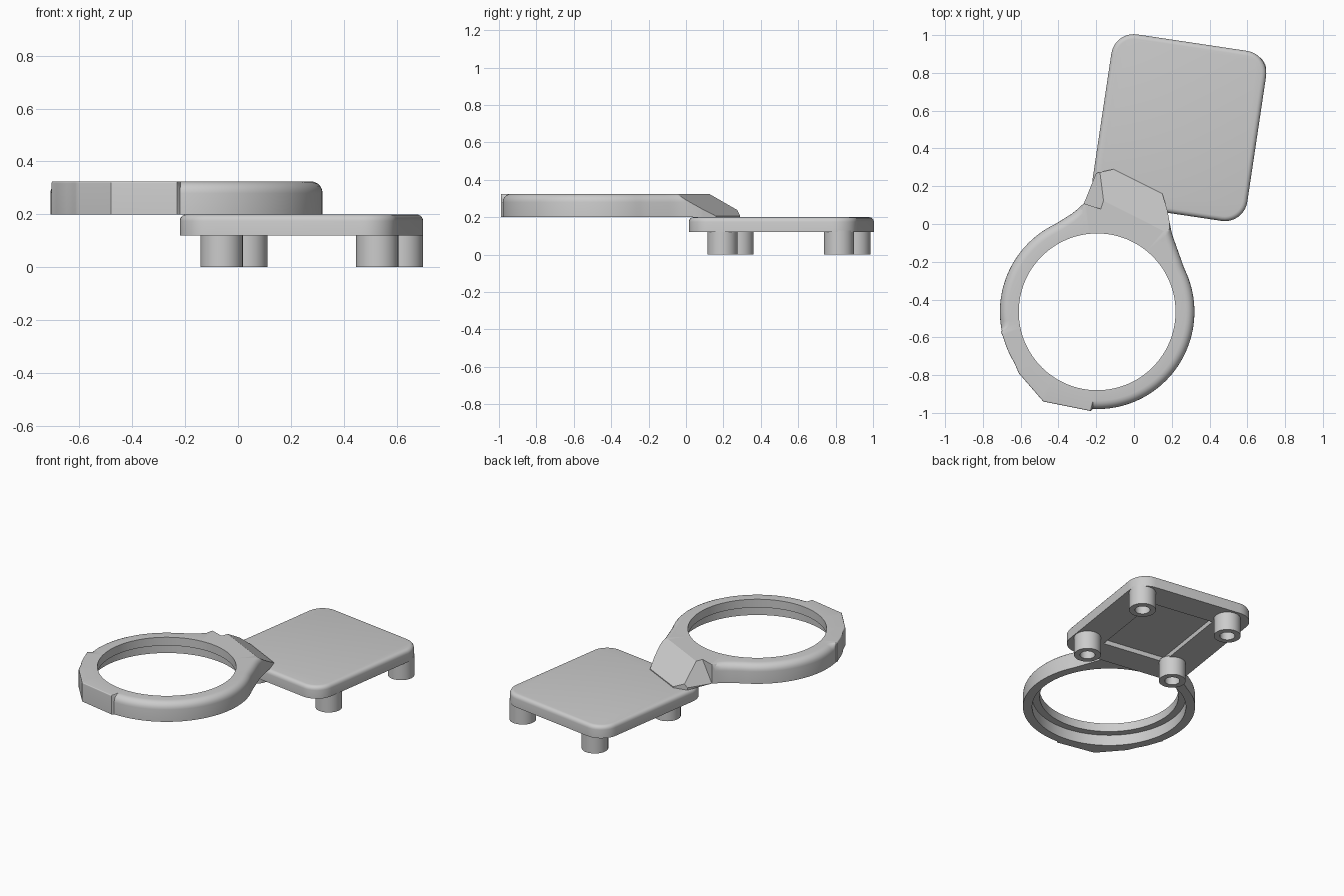
import bpy, bmesh, math
from mathutils import Vector, Matrix

if "Cube" in bpy.data.objects:
    bpy.data.objects.remove(bpy.data.objects["Cube"])

grey = bpy.data.materials.new("plain grey")
grey.use_nodes = True
grey.diffuse_color = (0.6, 0.6, 0.6, 1)
grey.node_tree.nodes["Principled BSDF"].inputs["Base Color"].default_value = (0.6, 0.6, 0.6, 1)

TURN = Matrix.Translation((0.24, 0.51, 0)) @ Matrix.Rotation(math.radians(-8.5), 4, 'Z')


def finish(bm, name):
    bmesh.ops.recalc_face_normals(bm, faces=bm.faces)
    mesh = bpy.data.meshes.new(name)
    bm.to_mesh(mesh)
    bm.free()
    mesh.materials.append(grey)
    ob = bpy.data.objects.new(name, mesh)
    bpy.context.collection.objects.link(ob)
    return ob


def activate(ob):
    bpy.ops.object.select_all(action='DESELECT')
    ob.select_set(True)
    bpy.context.view_layer.objects.active = ob


def smooth(ob):
    activate(ob)
    bpy.ops.object.shade_smooth_by_angle(angle=math.radians(30))


def box(size, matrix):
    bm = bmesh.new()
    bmesh.ops.create_cube(bm, size=1, matrix=matrix @ Matrix.Diagonal((*size, 1)))
    return bm


def cut(ob, size, matrix):
    """Subtract a box from an object."""
    cutter = finish(box(size, matrix), "cutter")
    cutter.hide_render = True
    mod = ob.modifiers.new("cut", 'BOOLEAN')
    mod.operation, mod.solver, mod.object = 'DIFFERENCE', 'EXACT', cutter
    activate(ob)
    bpy.ops.object.modifier_apply(modifier=mod.name)
    bpy.data.objects.remove(cutter)


def slope_cut(ob, point, normal, size):
    """Trim away everything above a tilted, limited plane."""
    n = Vector(normal).normalized()
    centre = Vector(point) + n * size[2] / 2
    cut(ob, size, Matrix.Translation(centre) @ n.to_track_quat('Z', 'Y').to_matrix().to_4x4())


def loft(sections, name):
    """Closed loop of closed cross-sections."""
    bm = bmesh.new()
    rows = [[bm.verts.new(p) for p in s] for s in sections]
    for a, b in zip(rows, rows[1:] + rows[:1]):
        for i in range(len(a)):
            j = (i + 1) % len(a)
            bm.faces.new((a[i], a[j], b[j], b[i]))
    return finish(bm, name)


# Plate with rounded corners, softened top edge and a shallow pocket below
bm = box((0.828, 0.91, 0.08), Matrix.Translation((0, 0, 0.16)))
upright = [e for e in bm.edges if abs(e.verts[0].co.z - e.verts[1].co.z) > 0.01]
bmesh.ops.bevel(bm, geom=upright, offset=0.12, segments=10, profile=0.5, affect='EDGES')
rim = [e for e in bm.edges if all(v.co.z > 0.19 for v in e.verts)]
bmesh.ops.bevel(bm, geom=rim, offset=0.025, segments=4, profile=0.5, affect='EDGES')
bm.transform(TURN)
plate = finish(bm, "plate")
cut(plate, (0.42, 0.56, 0.06), TURN @ Matrix.Translation((0, 0, 0.12)))
smooth(plate)

# Four hollow feet
SIDES = 40
foot_profile = [(0.045, 0), (0.08, 0), (0.08, 0.13), (0.045, 0.13)]
for side, x in (("right", -0.265), ("left", 0.33)):
    for end, y in (("front", -0.27), ("back", 0.36)):
        place = TURN @ Matrix.Translation((x, y, 0))
        turns = [i * math.tau / SIDES for i in range(SIDES)]
        foot = loft([[place @ Vector((r * math.cos(t), r * math.sin(t), z))
                      for r, z in foot_profile] for t in turns], f"{end}_{side}_foot")
        smooth(foot)

# Ring with neck and faceted side block, lofted around the hole
CENTRE = Vector((-0.195, -0.465))
OUTER, HOLE, LEDGE = 0.515, 0.415, 0.46
LOW, TOP, STEP = 0.2, 0.325, 0.27
neck = [(0.32, -0.45), (0.295, -0.32), (0.25, -0.19), (0.2, -0.05), (0.175, 0.08),
        (0.15, 0.16), (-0.11, 0.29), (-0.2, 0.27), (-0.265, 0.11), (-0.32, 0.06),
        (-0.4, 0.01), (-0.5, -0.05)]
block = [(-0.705, -0.57), (-0.61, -0.79), (-0.48, -0.94), (-0.23, -0.99)]


def angle(p):
    d = Vector(p) - CENTRE
    return math.atan2(d.y, d.x) % math.tau


def reach(t):
    """Outer radius at an angle: the circle, or an outline edge beyond it."""
    d = Vector((math.cos(t), math.sin(t)))
    best = OUTER
    for line in (neck, block):
        for a, b in zip(line, line[1:]):
            a, b = Vector(a) - CENTRE, Vector(b) - CENTRE
            edge = b - a
            den = d.x * edge.y - d.y * edge.x
            if abs(den) < 1e-6:
                continue
            dist = (a.x * edge.y - a.y * edge.x) / den
            along = (a.x * d.y - a.y * d.x) / den
            if dist > 0 and -1e-4 <= along <= 1.0001:
                best = max(best, dist)
    return best


def rounding(t):
    """Edge radius: soft on the ring, crisp on the block and the neck tip."""
    if angle(block[0]) - 0.01 <= t <= angle(block[-1]) + 0.01:
        return 0.006
    if angle(neck[5]) - 0.01 <= t <= angle(neck[8]) + 0.01:
        return 0.006
    return 0.045


angles = sorted({round(i * math.tau / 128 + 0.003, 4) for i in range(128)}
                | {round(angle(p), 4) for p in neck[4:9] + block})
sections = []
for t in angles:
    R, f = reach(t), rounding(t)
    prof = [(LEDGE, LOW), (LEDGE, STEP), (HOLE, STEP), (HOLE, TOP)]
    for k in range(6):
        q = k * math.pi / 10
        prof.append((R - f + f * math.sin(q), TOP - f + f * math.cos(q)))
    prof.append((R, LOW))
    sections.append([(CENTRE.x + r * math.cos(t), CENTRE.y + r * math.sin(t), z)
                     for r, z in prof])
ring = loft(sections, "ring_and_neck")

# Neck slopes down onto the plate, with a slanted facet on one side
slope_cut(ring, (0.02, 0.225, 0.206), (0.056, 0.111, 0.18), (0.7, 0.6, 0.4))
slope_cut(ring, (-0.2, 0.235, 0.23), (-0.75, 0.25, 0.6), (0.28, 0.4, 0.3))
smooth(ring)
